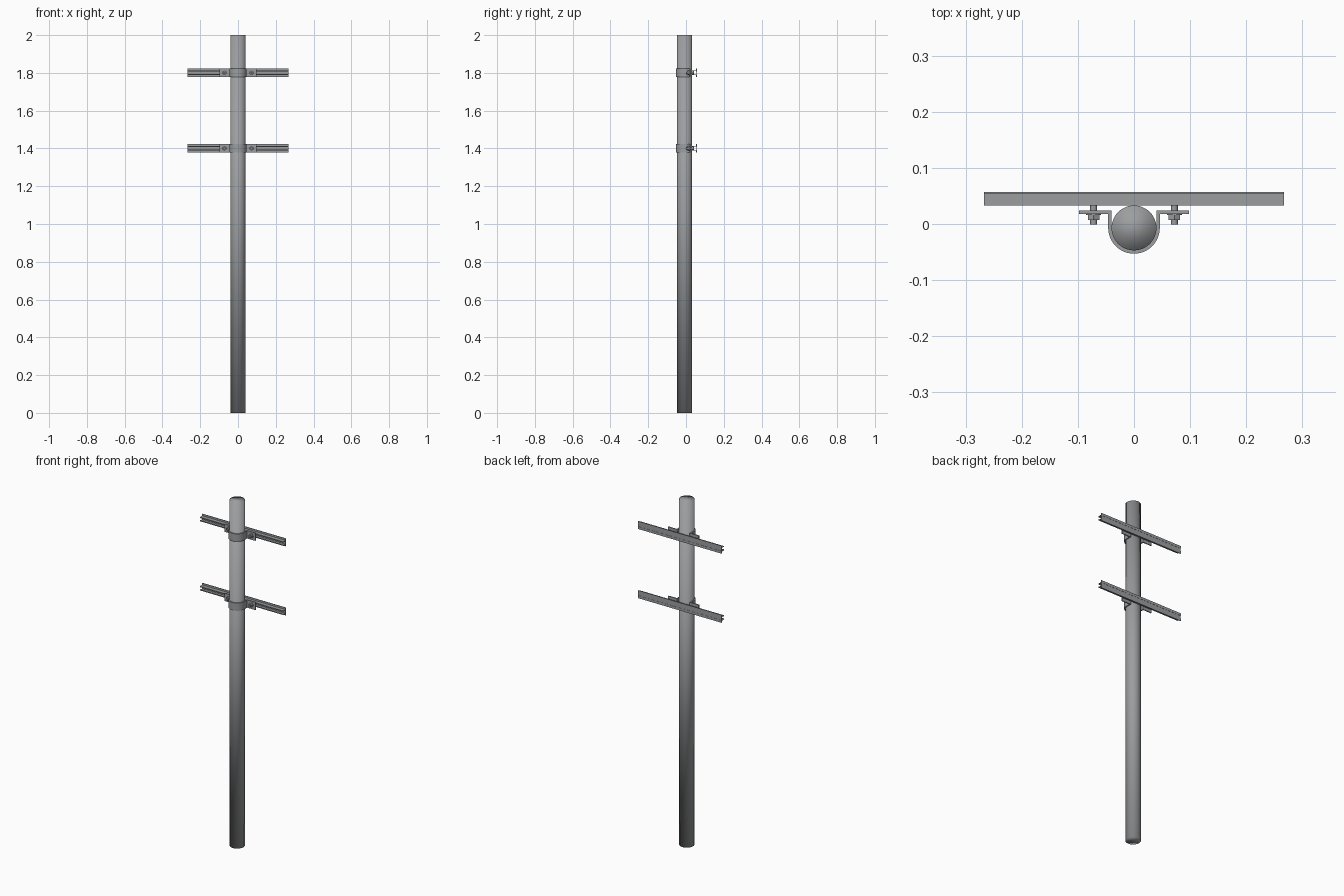
import bpy, bmesh, math
from mathutils import Matrix, Vector

if "Cube" in bpy.data.objects:
    bpy.data.objects.remove(bpy.data.objects["Cube"])

POLE_Y, POLE_R, BAND_R = -0.007, 0.04, 0.046
HALF_H = 0.0225
RAIL_HALF = 0.267

steel = bpy.data.materials.new("galvanised_grey")
steel.diffuse_color = (0.33, 0.34, 0.35, 1)
steel.use_nodes = True
steel.node_tree.nodes["Principled BSDF"].inputs["Base Color"].default_value = steel.diffuse_color


def finish(name, bm, angle=None):
    bmesh.ops.recalc_face_normals(bm, faces=bm.faces)
    mesh = bpy.data.meshes.new(name)
    bm.to_mesh(mesh)
    bm.free()
    mesh.materials.append(steel)
    ob = bpy.data.objects.new(name, mesh)
    bpy.context.collection.objects.link(ob)
    if angle:
        bpy.ops.object.select_all(action='DESELECT')
        ob.select_set(True)
        bpy.context.view_layer.objects.active = ob
        bpy.ops.object.shade_smooth_by_angle(angle=math.radians(angle))
    return ob


def extrude_profile(name, points, offset, angle=None):
    bm = bmesh.new()
    face = bm.faces.new([bm.verts.new(p) for p in points])
    res = bmesh.ops.extrude_face_region(bm, geom=[face], use_keep_orig=True)
    verts = [v for v in res["geom"] if isinstance(v, bmesh.types.BMVert)]
    bmesh.ops.translate(bm, verts=verts, vec=Vector(offset))
    return finish(name, bm, angle)


def add_rod(bm, x, y0, y1, z, r, sides):
    # cylinder or hex prism lying along y
    m = Matrix.Translation((x, (y0 + y1) / 2, z)) @ Matrix.Rotation(math.pi / 2, 4, 'X')
    bmesh.ops.create_cone(bm, cap_ends=True, segments=sides, radius1=r,
                          radius2=r, depth=abs(y1 - y0), matrix=m)


# Pole, smooth over its ends as well
bm = bmesh.new()
bmesh.ops.create_cone(bm, cap_ends=True, segments=48, radius1=POLE_R, radius2=POLE_R,
                      depth=2, matrix=Matrix.Translation((0, POLE_Y, 1)))
for f in bm.faces:
    f.smooth = True
finish("pole", bm)

# Rail section (y, z), upper half: back flange and slotted channel
RAIL = [(0.056, 0.008), (0.057, 0.008), (0.057, HALF_H), (0.054, HALF_H),
        (0.054, 0.012), (0.033, 0.012), (0.033, 0.0065), (0.036, 0.0065),
        (0.036, 0.0095), (0.053, 0.0095)]
rail_section = RAIL + [(y, -z) for y, z in reversed(RAIL)]


def arc(r, start, end, n=24):
    for i in range(n + 1):
        a = start + (end - start) * i / n
        yield (r * math.cos(a), POLE_Y + r * math.sin(a))


# Clamp section (x, y): ears, straight legs and half-round band
EAR_X, EAR_Y0, EAR_Y1 = 0.098, 0.018, 0.024
clamp_section = ([(EAR_X, EAR_Y1), (EAR_X, EAR_Y0), (BAND_R, EAR_Y0)]
                 + list(arc(BAND_R, 0, -math.pi))
                 + [(-BAND_R, EAR_Y0), (-EAR_X, EAR_Y0), (-EAR_X, EAR_Y1), (-POLE_R, EAR_Y1)]
                 + list(arc(POLE_R, -math.pi, 0))
                 + [(POLE_R, EAR_Y1)])

for level, z in (("lower", 1.4), ("upper", 1.8)):
    extrude_profile(level + "_rail", [(-RAIL_HALF, y, z + h) for y, h in rail_section],
                    (2 * RAIL_HALF, 0, 0))
    extrude_profile(level + "_clamp", [(x, y, z - HALF_H) for x, y in clamp_section],
                    (0, 0, 2 * HALF_H), 30)
    # Bolts with washer, hex nut and a head held in the rail slot
    for side, x in (("left", -0.072), ("right", 0.072)):
        bm = bmesh.new()
        add_rod(bm, x, -0.001, 0.038, z, 0.006, 20)
        add_rod(bm, x, 0.016, 0.018, z, 0.0135, 24)
        add_rod(bm, x, 0.007, 0.016, z, 0.012, 6)
        add_rod(bm, x, 0.037, 0.043, z, 0.009, 6)
        finish(f"{level}_{side}_bolt", bm, 30)
